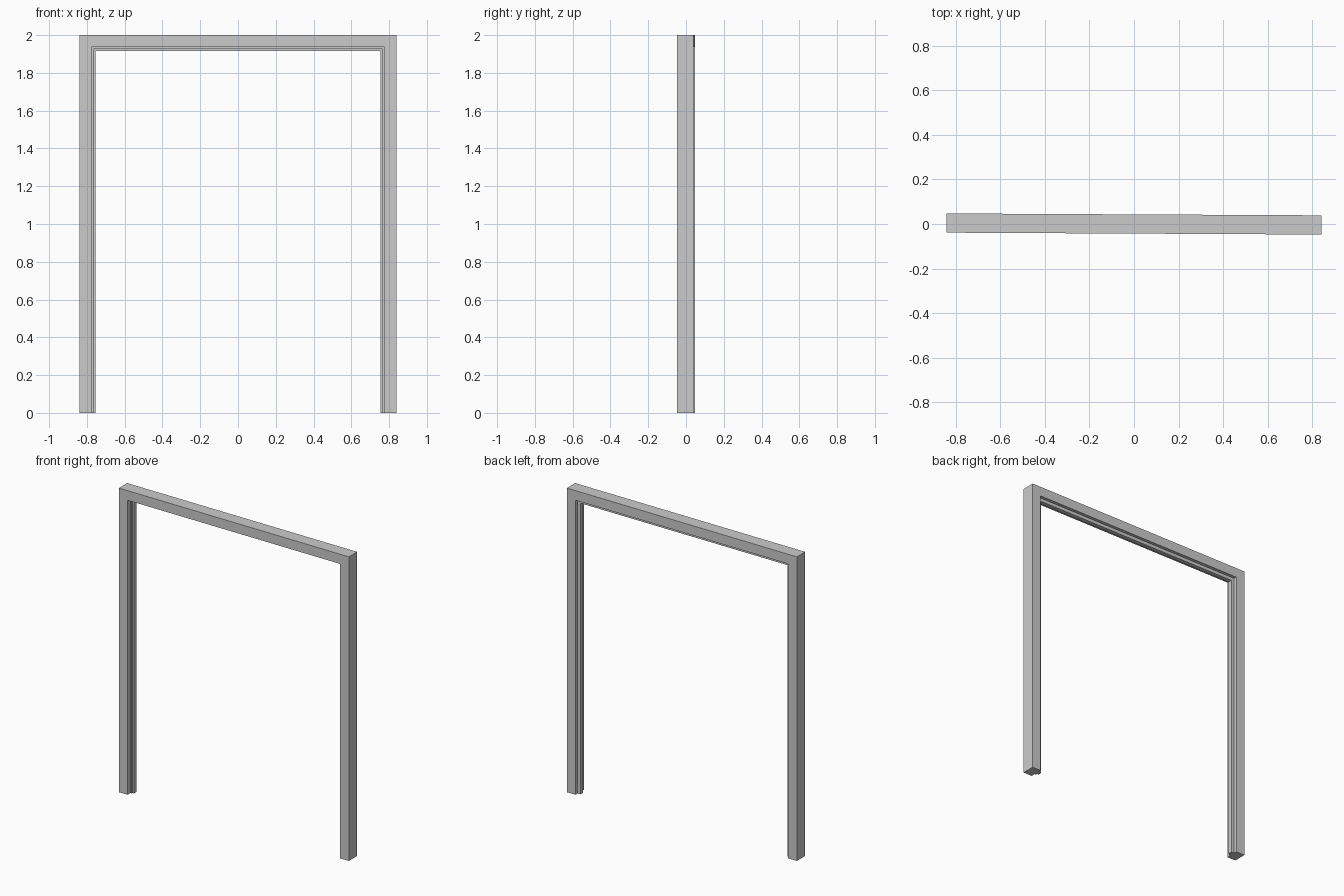
import bpy, bmesh
from mathutils import Matrix

if "Cube" in bpy.data.objects:
    bpy.data.objects.remove(bpy.data.objects["Cube"])

HALF_W, HEIGHT = 0.84, 2.0

# Moulding cross-section: (inset from the outer edge, depth y)
# front face, front rebate, seal step, door stop, back rebate
profile = [
    (0.0, -0.043), (0.0635, -0.043), (0.0635, -0.014), (0.074, -0.014),
    (0.074, -0.005), (0.085, -0.005), (0.085, 0.022), (0.0635, 0.022),
    (0.0635, 0.043), (0.0, 0.043),
]

bm = bmesh.new()


def ring(side, at_top):
    """One copy of the profile, at a jamb foot or a mitred top corner."""
    return [bm.verts.new((side * (HALF_W - u), y, HEIGHT - u if at_top else 0.0))
            for u, y in profile]


# Sweep up the left jamb, across the head and down the right jamb
rings = [ring(-1, False), ring(-1, True), ring(1, True), ring(1, False)]
n = len(profile)
for a, b in zip(rings, rings[1:]):
    for i in range(n):
        j = (i + 1) % n
        bm.faces.new((a[i], a[j], b[j], b[i]))

# Feet
bm.faces.new(rings[0])
bm.faces.new(rings[-1])
bmesh.ops.recalc_face_normals(bm, faces=bm.faces)

# The frame is turned very slightly about the vertical
bm.transform(Matrix.Rotation(-0.005, 4, 'Z'))

mesh = bpy.data.meshes.new("door_frame")
bm.to_mesh(mesh)
bm.free()
frame = bpy.data.objects.new("door_frame", mesh)
bpy.context.collection.objects.link(frame)
